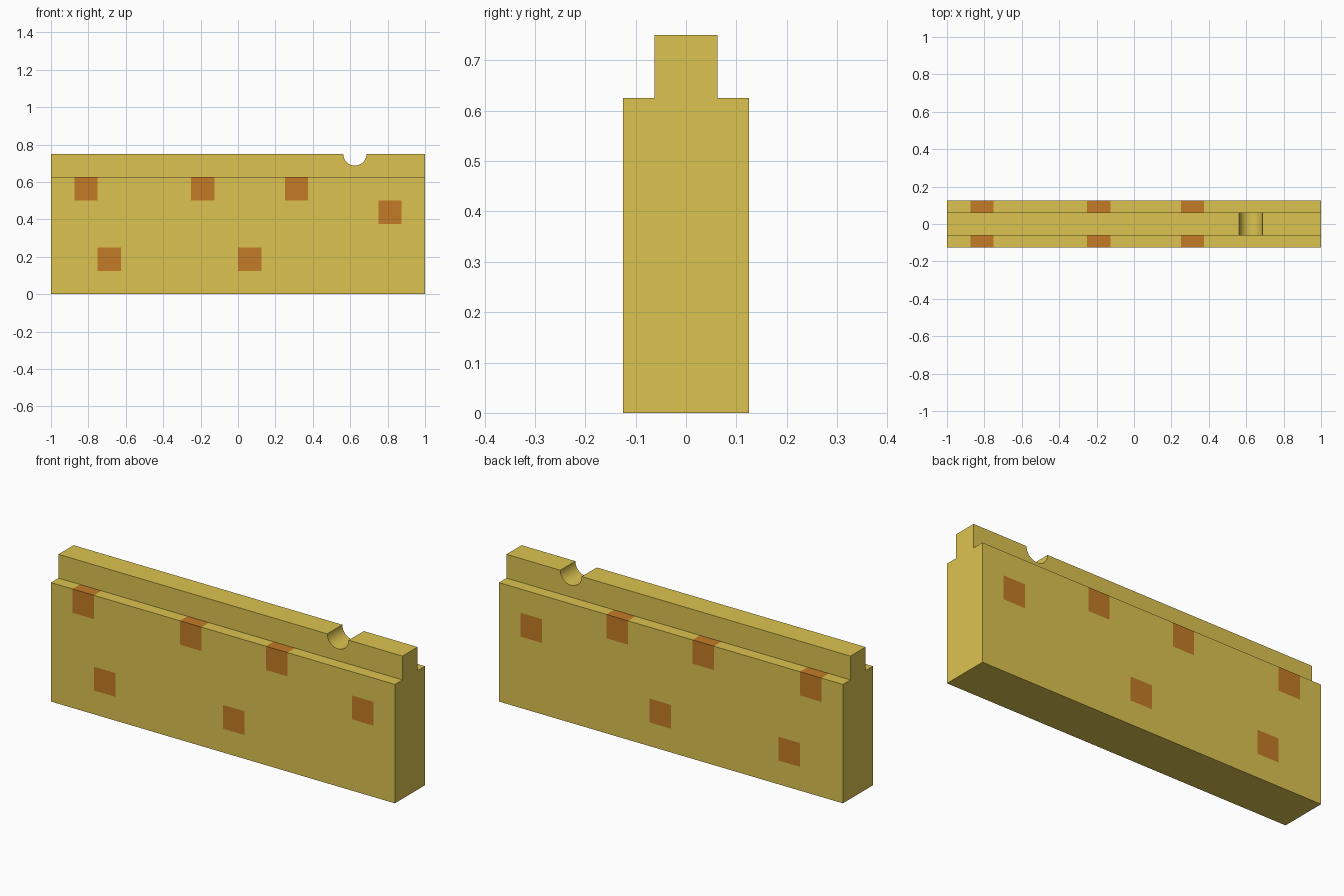
import bpy, bmesh
from math import pi, cos, sin
from mathutils import Matrix

if "Cube" in bpy.data.objects:
    bpy.data.objects.remove(bpy.data.objects["Cube"])

LEN, DEPTH, WALL_H = 2.0, 0.25, 0.625
RAIL_D, TOP, U = 0.125, 0.75, 0.125


def material(name, rgb):
    m = bpy.data.materials.new(name)
    m.diffuse_color = (*rgb, 1)
    m.use_nodes = True
    m.node_tree.nodes["Principled BSDF"].inputs["Base Color"].default_value = m.diffuse_color
    return m


def make_object(name, bm, mats):
    mesh = bpy.data.meshes.new(name)
    bm.normal_update()
    bm.to_mesh(mesh)
    bm.free()
    for m in mats:
        mesh.materials.append(m)
    ob = bpy.data.objects.new(name, mesh)
    bpy.context.collection.objects.link(ob)
    return ob


yellow = material("yellow", (0.72, 0.55, 0.08))
orange = material("orange", (0.55, 0.20, 0.02))

# Wall block, sliced along the borders of the flush coloured bricks
bricks = [(-0.875, 0.5), (-0.25, 0.5), (0.25, 0.5),
          (0.75, 0.375), (-0.75, 0.125), (0.0, 0.125)]  # left, bottom
bm = bmesh.new()
bmesh.ops.create_cube(bm, size=1, matrix=Matrix.Translation((0, 0, WALL_H / 2))
                      @ Matrix.Diagonal((LEN, DEPTH, WALL_H, 1)))


def slice_at(axis, value):
    co, no = [0, 0, 0], [0, 0, 0]
    co[axis], no[axis] = value, 1
    bmesh.ops.bisect_plane(bm, geom=bm.verts[:] + bm.edges[:] + bm.faces[:],
                           dist=1e-5, plane_co=co, plane_no=no)


for x in sorted({b[0] + d for b in bricks for d in (0, U)}):
    slice_at(0, x)
for z in sorted({b[1] + d for b in bricks for d in (0, U)} - {WALL_H}):
    slice_at(2, z)
for y in (-RAIL_D / 2, RAIL_D / 2):
    slice_at(1, y)

# Remove the strip hidden under the rail, then colour the bricks
bm.normal_update()
hidden = [f for f in bm.faces if f.normal.z > 0.9
          and abs(f.calc_center_median().y) < RAIL_D / 2]
bmesh.ops.delete(bm, geom=hidden, context='FACES')
for f in bm.faces:
    c = f.calc_center_median()
    if abs(f.normal.x) < 0.5 and any(
            x < c.x < x + U and z < c.z < z + U + 1e-4 for x, z in bricks):
        f.material_index = 1
make_object("wall", bm, [yellow, orange])

# Top rail with a round notch, extruded from its front outline
NX, R, N = 0.625, U / 2, 16
outline = [(-1, WALL_H), (1, WALL_H), (1, TOP)]
outline += [(NX + R * cos(pi * i / N), TOP - R * sin(pi * i / N)) for i in range(N + 1)]
outline += [(-1, TOP)]
bm = bmesh.new()
front = bm.faces.new([bm.verts.new((x, -RAIL_D / 2, z)) for x, z in outline])
ext = bmesh.ops.extrude_face_region(bm, geom=[front], use_keep_orig=True)
bmesh.ops.translate(bm, vec=(0, RAIL_D, 0),
                    verts=[v for v in ext["geom"] if isinstance(v, bmesh.types.BMVert)])
bmesh.ops.recalc_face_normals(bm, faces=bm.faces)
base = [f for f in bm.faces if all(abs(v.co.z - WALL_H) < 1e-5 for v in f.verts)]
bmesh.ops.delete(bm, geom=base, context='FACES')
rail = make_object("top_rail", bm, [yellow])
bpy.context.view_layer.objects.active = rail
rail.select_set(True)
bpy.ops.object.shade_smooth_by_angle(angle=pi / 6)
